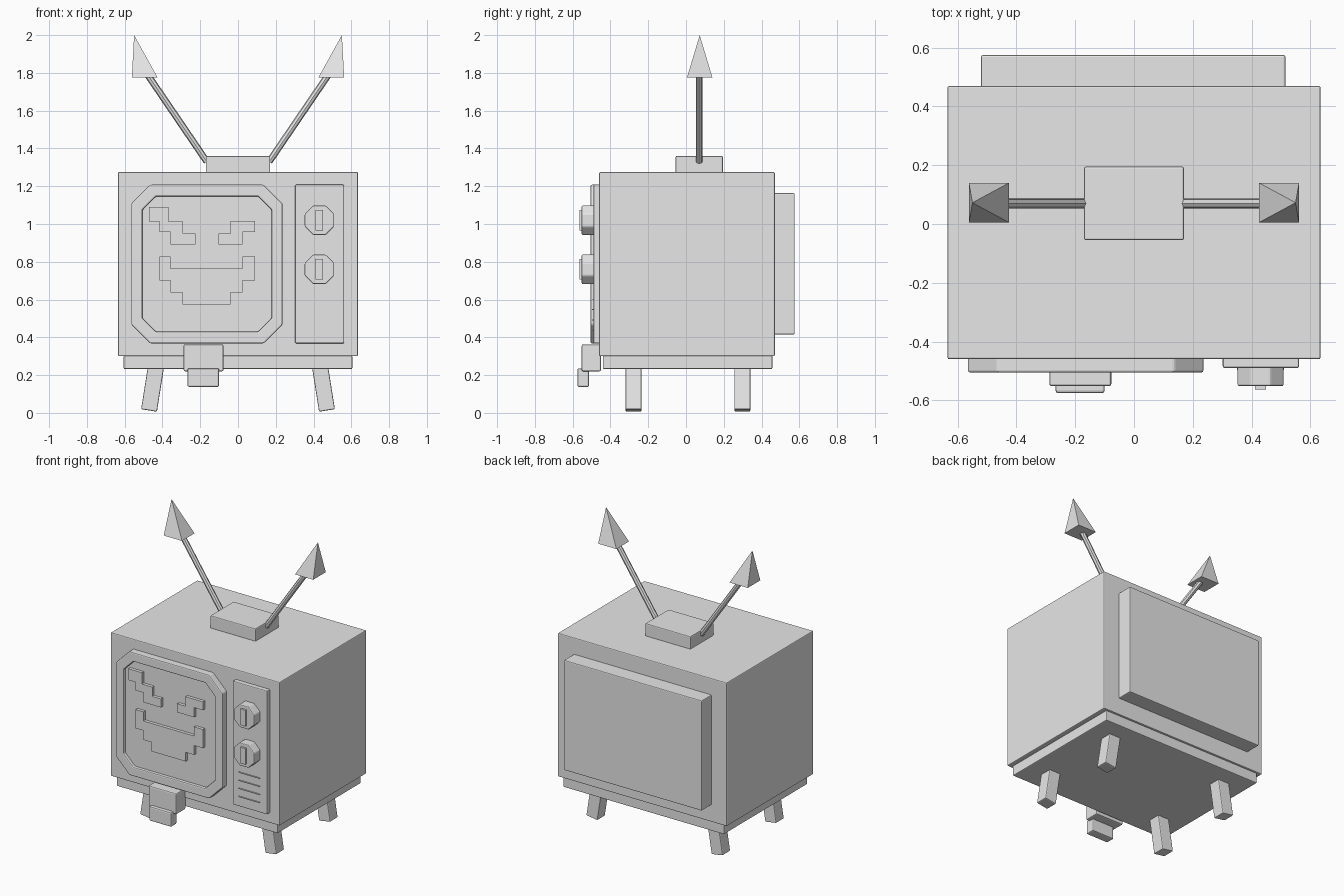
import bpy, bmesh, math
from mathutils import Vector

if "Cube" in bpy.data.objects:
    bpy.data.objects.remove(bpy.data.objects["Cube"])

grey = bpy.data.materials.new("plain grey")
grey.diffuse_color = (0.8, 0.8, 0.8, 1)
grey.use_nodes = True
grey.node_tree.nodes["Principled BSDF"].inputs["Base Color"].default_value = grey.diffuse_color


def finish(name, bm, bevel=0.0):
    bmesh.ops.recalc_face_normals(bm, faces=bm.faces)
    me = bpy.data.meshes.new(name)
    bm.to_mesh(me)
    bm.free()
    me.materials.append(grey)
    ob = bpy.data.objects.new(name, me)
    bpy.context.collection.objects.link(ob)
    if bevel:
        m = ob.modifiers.new("edge", 'BEVEL')
        m.width = bevel
        m.segments = 2
        m.limit_method = 'ANGLE'
    return ob


def box(name, x, y, z, bevel=0.006):
    bm = bmesh.new()
    bmesh.ops.create_cube(bm, size=1)
    for v in bm.verts:
        v.co = [r[0] if c < 0 else r[1] for c, r in zip(v.co, (x, y, z))]
    return finish(name, bm, bevel)


def prism(name, pts, y0, y1, bevel=0.0):
    """Extrude an x-z outline from y0 to y1."""
    bm = bmesh.new()
    a = bm.faces.new([bm.verts.new((x, y0, z)) for x, z in pts])
    ext = bmesh.ops.extrude_face_region(bm, geom=[a])["geom"]
    for v in ext:
        if isinstance(v, bmesh.types.BMVert):
            v.co.y = y1
    return finish(name, bm, bevel)


def octagon(x0, x1, z0, z1, c):
    return [(x0 + c, z0), (x1 - c, z0), (x1, z0 + c), (x1, z1 - c),
            (x1 - c, z1), (x0 + c, z1), (x0, z1 - c), (x0, z0 + c)]


def rod(name, p, q, r, sides):
    p, q = Vector(p), Vector(q)
    bm = bmesh.new()
    bmesh.ops.create_cone(bm, cap_ends=True, segments=sides, radius1=r,
                          radius2=r, depth=(q - p).length)
    ob = finish(name, bm)
    ob.location = (p + q) / 2
    ob.rotation_euler = (q - p).to_track_quat('Z', 'Y').to_euler()
    return ob


# Cabinet, plinth, rear housing and antenna block
box("cabinet", (-.635, .635), (-.46, .47), (.30, 1.275))
box("plinth", (-.605, .605), (-.44, .457), (.232, .305))
box("rear_housing", (-.52, .515), (.46, .575), (.415, 1.163))
box("antenna_block", (-.17, .17), (-.055, .195), (1.27, 1.36))

# Screen surround: octagonal ring
outer = octagon(-.565, .236, .368, 1.208, .10)
inner = octagon(-.506, .178, .43, 1.146, .072)
bm = bmesh.new()
rings = [[bm.verts.new((x, y, z)) for x, z in loop]
         for loop, y in ((outer, -.45), (outer, -.505), (inner, -.505), (inner, -.45))]
for k in range(4):
    a, b = rings[k], rings[(k + 1) % 4]
    for i in range(8):
        j = (i + 1) % 8
        bm.faces.new((a[i], a[j], b[j], b[i]))
finish("screen_surround", bm, .007)
prism("screen", octagon(-.515, .187, .42, 1.155, .074), -.45, -.485)

# Stepped pixel face on the screen
prism("left_brow", [(-.47, 1.09), (-.368, 1.09), (-.368, 1.013), (-.29, 1.013),
                    (-.29, .95), (-.226, .95), (-.226, .892), (-.357, .892),
                    (-.357, .957), (-.415, .957), (-.415, 1.013), (-.47, 1.013)],
      -.48, -.506)
prism("right_brow", [(-.04, 1.015), (.09, 1.015), (.09, .958), (.024, .958),
                     (.024, .892), (-.103, .892), (-.103, .95), (-.04, .95)],
      -.48, -.506)
prism("mouth", [(-.415, .827), (-.357, .827), (-.357, .765), (.024, .765),
                (.024, .827), (.09, .827), (.09, .70), (.024, .70),
                (.024, .637), (-.04, .637), (-.04, .575), (-.295, .575),
                (-.295, .637), (-.357, .637), (-.357, .70), (-.415, .70)],
      -.48, -.506)

# Control panel with two knobs and a vent
box("control_panel", (.302, .562), (-.49, -.45), (.368, 1.208))
for i, z in enumerate((1.02, .76)):
    prism(f"knob_{i + 1}", octagon(.353, .509, z - .078, z + .078, .045),
          -.48, -.552, .006)
    box(f"knob_grip_{i + 1}", (.411, .45), (-.564, -.54), (z - .055, z + .055), .002)
for i in range(4):
    z = .435 + i * .055
    box(f"vent_slat_{i + 1}", (.35, .51), (-.497, -.485), (z, z + .004), 0)

# Tongue hanging below the screen
box("tongue_upper", (-.288, -.077), (-.552, -.45), (.22, .363), .008)
box("tongue_lower", (-.267, -.1), (-.575, -.513), (.138, .236), .008)

# Splayed legs and arrow-tipped antennae, mirrored left and right
for side, s in (("left", -1), ("right", 1)):
    for end, y in (("front", -.278), ("back", .298)):
        leg = box(f"{side}_{end}_leg", (-.0425, .0425), (-.0425, .0425), (0, .26), .006)
        leg.location = (s * .471, y, .013)
        leg.rotation_euler.y = s * math.radians(-9)
    rod(f"{side}_antenna", (s * .165, .07, 1.33), (s * .475, .07, 1.785), .018, 8)
    bm = bmesh.new()
    base = [bm.verts.new((s * x, y, 1.775)) for x, y in
            ((.425, .005), (.562, .005), (.562, .14), (.425, .14))]
    tip = bm.verts.new((s * .55, .0725, 2))
    bm.faces.new(base)
    for i in range(4):
        bm.faces.new((base[i], base[(i + 1) % 4], tip))
    finish(f"{side}_antenna_tip", bm)
